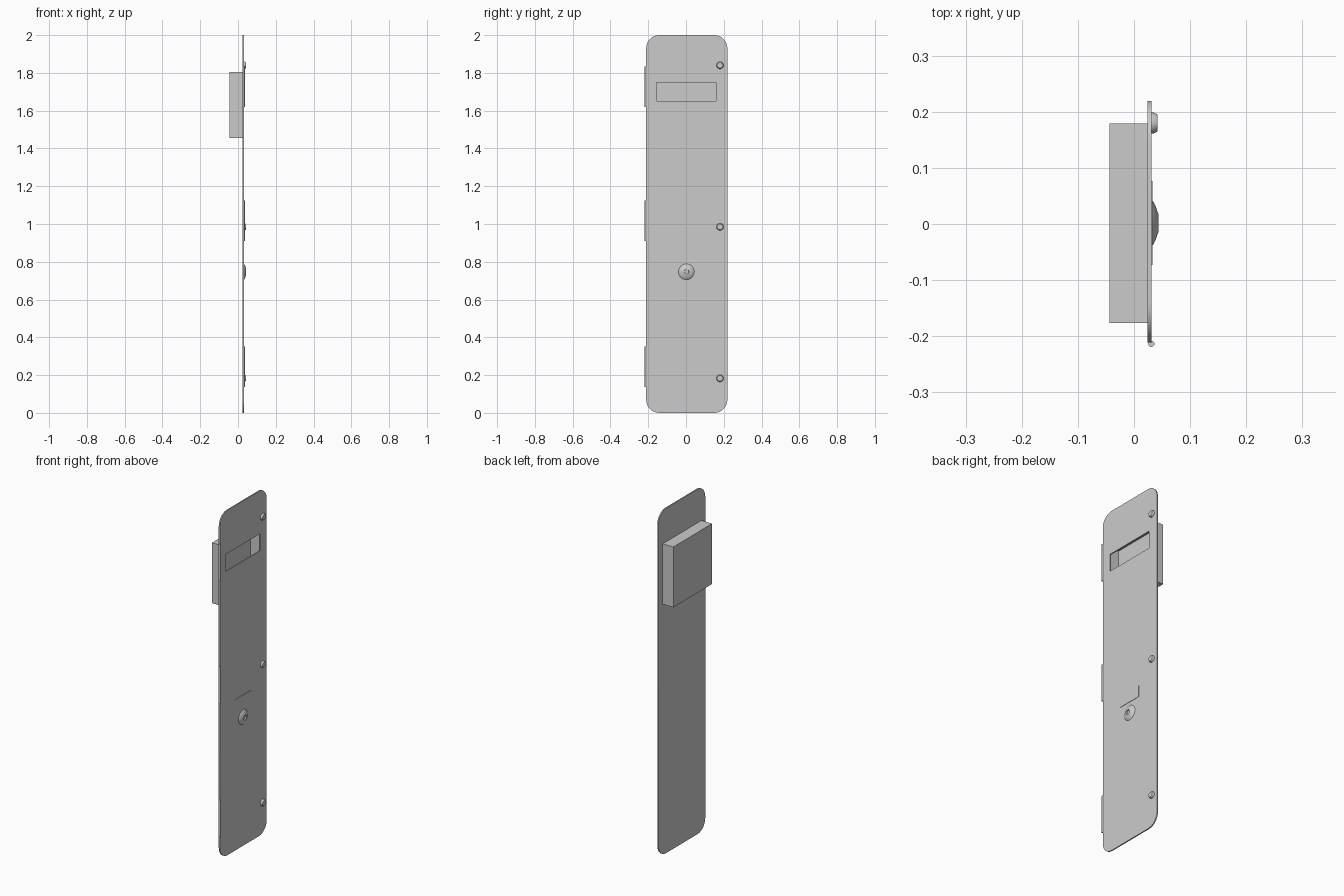
import bpy, bmesh, math
from mathutils import Vector

if "Cube" in bpy.data.objects:
    bpy.data.objects.remove(bpy.data.objects["Cube"])

BACK, FRONT = 0.024, 0.031      # the two faces of the door sheet, along x
YC = 0.004                      # middle of the door width


def make_object(name, bm, smooth=False):
    bmesh.ops.recalc_face_normals(bm, faces=bm.faces[:])
    mesh = bpy.data.meshes.new(name)
    bm.to_mesh(mesh)
    bm.free()
    ob = bpy.data.objects.new(name, mesh)
    bpy.context.collection.objects.link(ob)
    if smooth:
        bpy.ops.object.select_all(action='DESELECT')
        bpy.context.view_layer.objects.active = ob
        ob.select_set(True)
        bpy.ops.object.shade_smooth_by_angle(angle=math.radians(35))
    return ob


def box(name, lo, hi, open_front=False):
    bm = bmesh.new()
    bmesh.ops.create_cube(bm, size=1)
    for v in bm.verts:
        v.co = Vector([(a + b) / 2 + c * (b - a) for a, b, c in zip(lo, hi, v.co)])
    bm.normal_update()
    if open_front:
        front = [f for f in bm.faces if f.normal.x > 0.9]
        bmesh.ops.delete(bm, geom=front, context='FACES_ONLY')
    return make_object(name, bm)


def lathe_x(name, profile, y, z, sides=24):
    """Spin (x, radius) points about an axis parallel to x."""
    bm = bmesh.new()
    verts = [bm.verts.new((x, y + r, z)) for x, r in profile]
    edges = [bm.edges.new(p) for p in zip(verts, verts[1:])]
    bmesh.ops.spin(bm, geom=verts + edges, cent=(0, y, z), axis=(1, 0, 0),
                   angle=math.tau, steps=sides, use_duplicate=False)
    bmesh.ops.remove_doubles(bm, verts=bm.verts[:], dist=1e-5)
    return make_object(name, bm, True)


def rounded_rect(y0, y1, z0, z1, r, steps):
    pts = []
    for k, (cy, cz) in enumerate([(y1 - r, z1 - r), (y0 + r, z1 - r),
                                  (y0 + r, z0 + r), (y1 - r, z0 + r)]):
        for i in range(steps + 1):
            a = math.pi / 2 * (k + i / steps)
            pts.append((cy + r * math.cos(a), cz + r * math.sin(a)))
    return pts


# Door sheet with rounded corners and a cut-through viewing slot
bm = bmesh.new()
outline = rounded_rect(YC - 0.215, YC + 0.215, 0, 2, 0.07, 8)
slot = [(-0.155, 1.65), (0.158, 1.65), (0.158, 1.75), (-0.155, 1.75)]
edges = []
for loop in (outline, slot):
    vs = [bm.verts.new((BACK, y, z)) for y, z in loop]
    edges += [bm.edges.new((v, vs[i - 1])) for i, v in enumerate(vs)]
bmesh.ops.triangle_fill(bm, edges=edges, use_beauty=True, normal=(1, 0, 0))
ext = bmesh.ops.extrude_face_region(bm, geom=bm.faces[:], use_keep_orig=True)
moved = [g for g in ext['geom'] if isinstance(g, bmesh.types.BMVert)]
bmesh.ops.translate(bm, verts=moved, vec=(FRONT - BACK, 0, 0))
bmesh.ops.dissolve_limit(bm, angle_limit=0.01, verts=bm.verts[:], edges=bm.edges[:])
make_object("door", bm, True)

# Hollow box behind the slot
box("slot_box", (-0.044, -0.176, 1.455), (BACK, 0.179, 1.805), open_front=True)

# Thin label plate above the lock
box("plate", (FRONT - 0.001, -0.073, 0.81), (FRONT + 0.002, 0.077, 0.875))

# Lock: low dome with a small recess in the middle
lathe_x("lock", [(FRONT, 0.042), (0.0345, 0.038), (0.0385, 0.030), (0.0415, 0.021),
                 (0.0435, 0.016), (0.0435, 0.013), (0.037, 0.012), (0.037, 0)],
        0.002, 0.747, 32)

# Bolts down the opening edge
for i, z in enumerate((0.183, 0.985, 1.84)):
    lathe_x(f"bolt_{i + 1}", [(FRONT, 0.019), (0.034, 0.019), (0.042, 0.015), (0.042, 0)],
            0.180, z)

# Hinge barrels along the other edge
for i, z in enumerate((0.137, 0.911, 1.62)):
    bm = bmesh.new()
    bmesh.ops.create_cone(bm, cap_ends=True, segments=16, radius1=0.0055,
                          radius2=0.0055, depth=0.214)
    bmesh.ops.translate(bm, verts=bm.verts[:], vec=(FRONT, -0.2135, z + 0.107))
    make_object(f"hinge_{i + 1}", bm, True)
